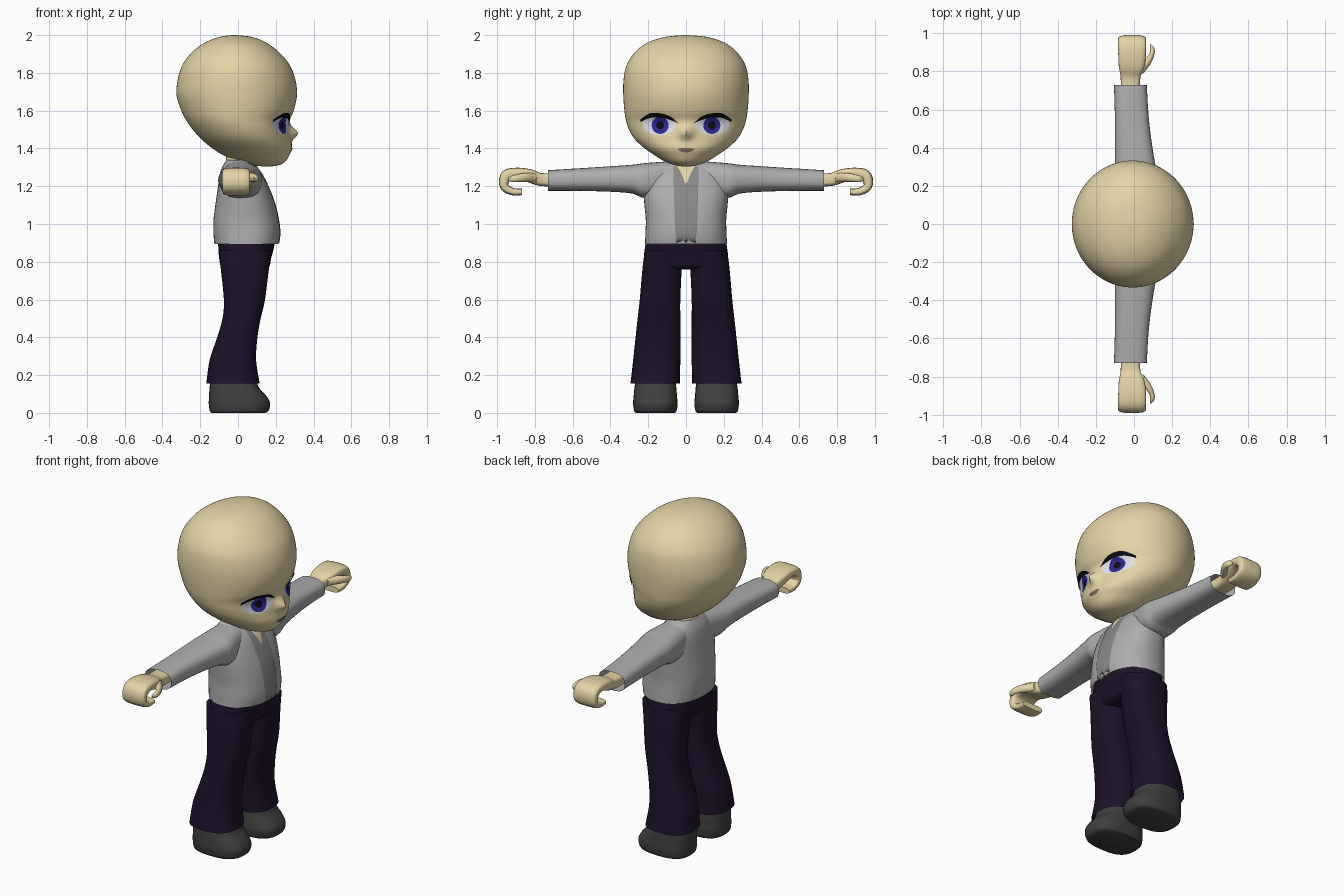
import bpy, bmesh, math
from mathutils import Vector
from mathutils.bvhtree import BVHTree

if "Cube" in bpy.data.objects:
    bpy.data.objects.remove(bpy.data.objects["Cube"])


def material(name, rgb):
    m = bpy.data.materials.new(name)
    m.diffuse_color = (*rgb, 1)
    m.use_nodes = True
    m.node_tree.nodes["Principled BSDF"].inputs["Base Color"].default_value = m.diffuse_color
    return m


SKIN = material("skin", (0.78, 0.66, 0.38))
DARK = material("trouser_cloth", (0.012, 0.006, 0.022))
SHOE = material("shoe_rubber", (0.05, 0.05, 0.05))
TRIM = material("placket_grey", (0.25, 0.25, 0.25))
CLOTH = material("shirt_grey", (0.42, 0.42, 0.42))
WHITE = material("eye_white", (0.75, 0.75, 0.8))
BLUE = material("iris_blue", (0.03, 0.02, 0.3))
BLACK = material("black", (0.004, 0.004, 0.006))
LIP = material("lip", (0.2, 0.15, 0.11))


def spline(keys, sub):
    """Catmull-Rom through tuples of numbers."""
    out = []
    for i in range(len(keys) - 1):
        p0, p1, p2, p3 = (keys[max(0, min(len(keys) - 1, i + k))] for k in (-1, 0, 1, 2))
        for s in range(sub):
            t = s / sub
            out.append(tuple(0.5 * (2 * b + (c - a) * t + (2 * a - 5 * b + 4 * c - d) * t * t
                                    + (3 * b - a - 3 * c + d) * t ** 3)
                             for a, b, c, d in zip(p0, p1, p2, p3)))
    return out + [tuple(keys[-1])]


def finish(name, bm, mat, mirror, angle=40):
    bmesh.ops.recalc_face_normals(bm, faces=bm.faces)
    me = bpy.data.meshes.new(name)
    bm.to_mesh(me)
    bm.free()
    ob = bpy.data.objects.new(name, me)
    bpy.context.collection.objects.link(ob)
    me.materials.append(mat)
    bpy.ops.object.select_all(action='DESELECT')
    ob.select_set(True)
    bpy.context.view_layer.objects.active = ob
    bpy.ops.object.shade_smooth_by_angle(angle=math.radians(angle))
    if mirror:
        mod = ob.modifiers.new("mirror", 'MIRROR')
        mod.use_axis = (False, True, False)
    return ob


def up(z, xb, xf, y0, y1):      # horizontal section of an upright part
    return ((xb + xf) / 2, (y0 + y1) / 2, z, (xf - xb) / 2, (y1 - y0) / 2)


def out(y, xb, xf, z0, z1):     # section of a sideways part
    return ((xb + xf) / 2, y, (z0 + z1) / 2, (xf - xb) / 2, (z1 - z0) / 2)


def loft(name, keys, mat, n=32, power=2.0, sub=5, v=None, caps=(True, True),
         mirror=False, shape=None):
    """Superellipse sections (centre x,y,z, half x, half across) along a path."""
    rows = spline(keys, sub)
    bm = bmesh.new()
    rings = []
    sp = lambda a: math.copysign(abs(a) ** (2 / power), a)
    for i, (x, y, z, hx, hv) in enumerate(rows):
        tan = Vector(rows[min(i + 1, len(rows) - 1)][:3]) - Vector(rows[max(i - 1, 0)][:3])
        w = Vector(v) if v else tan.cross(Vector((1, 0, 0))).normalized()
        ring = []
        for k in range(n):
            a = 2 * math.pi * k / n
            p = Vector((x + hx * sp(math.cos(a)), y, z)) + w * hv * sp(math.sin(a))
            ring.append(bm.verts.new(shape(p) if shape else p))
        rings.append(ring)
    for r, q in zip(rings, rings[1:]):
        for k in range(n):
            bm.faces.new((r[k], r[(k + 1) % n], q[(k + 1) % n], q[k]))
    for c, r in zip(caps, (rings[0], rings[-1])):
        if c:
            bm.faces.new(r)
    return finish(name, bm, mat, mirror)


def decal(name, target, cols, mat, lift, mirror=False, sub=4, rows=10):
    """Patch laid on the front of target; columns are (y, low z, high z)."""
    tree = BVHTree.FromPolygons([v.co for v in target.data.vertices],
                                [p.vertices for p in target.data.polygons])
    bm = bmesh.new()
    grid = []
    for y, lo, hi in spline(cols, sub):
        col = []
        for j in range(rows + 1):
            z = lo + (hi - lo) * j / rows
            hit = tree.ray_cast(Vector((2, y, z)), Vector((-1, 0, 0)))[0]
            col.append(bm.verts.new((hit.x + lift if hit else 0, y, z)))
        grid.append(col)
    for a, b in zip(grid, grid[1:]):
        for j in range(rows):
            bm.faces.new((a[j], b[j], b[j + 1], a[j + 1]))
    bmesh.ops.remove_doubles(bm, verts=bm.verts, dist=1e-5)
    return finish(name, bm, mat, mirror, 80)


def disc(y, z, r):
    return [(y - r * math.cos(math.pi * i / 12), z - r * math.sin(math.pi * i / 12),
             z + r * math.sin(math.pi * i / 12)) for i in range(13)]


# Head with nose and eye sockets
def face(p):
    if p.x > 0:
        g = lambda a, s: math.exp(-(a / s) ** 2)
        p.x += 0.042 * g(p.y, 0.03) * g(p.z - 1.48, 0.033)
        p.x -= 0.022 * g(abs(p.y) - 0.14, 0.07) * g(p.z - 1.525, 0.045)
    return p


profile = [(1.305, .13, .18, .02), (1.312, .07, .22, .06), (1.33, 0, .25, .11), (1.36, -.07, .27, .16),
           (1.40, -.135, .285, .218), (1.45, -.195, .277, .272), (1.50, -.24, .275, .302),
           (1.55, -.275, .275, .318), (1.60, -.30, .295, .326), (1.68, -.325, .312, .332),
           (1.76, -.32, .305, .331), (1.84, -.295, .275, .315), (1.91, -.243, .217, .27),
           (1.96, -.175, .15, .205), (1.99, -.10, .075, .115), (2.0, -.03, -.01, .012)]
head = loft("head", [up(z, b, f, -w, w) for z, b, f, w in profile], SKIN, n=96, sub=6, shape=face)

# Eyes and mouth
decal("eye_white", head, [(.05, 1.515, 1.54), (.075, 1.487, 1.558), (.13, 1.473, 1.572),
                          (.19, 1.48, 1.57), (.228, 1.505, 1.553)], WHITE, .003, True)
decal("iris", head, disc(.137, 1.522, .045), BLUE, .005, True, 1)
decal("pupil", head, disc(.137, 1.522, .021), BLACK, .007, True, 1)
decal("eyelid_line", head, [(.045, 1.535, 1.538), (.08, 1.55, 1.567), (.13, 1.563, 1.585),
                            (.19, 1.562, 1.586), (.24, 1.54, 1.555)], BLACK, .009, True)
decal("mouth", head, [(-.045, 1.395, 1.397), (-.02, 1.381, 1.403), (0, 1.379, 1.401),
                      (.02, 1.381, 1.403), (.045, 1.395, 1.397)], LIP, .003)

# Neck, shirt and its front trim
loft("neck", [up(1.27, -.07, .07, -.08, .08), up(1.40, -.06, .08, -.075, .075)], SKIN)
body = [(.895, -.125, .215, .217), (.95, -.13, .222, .215), (1.02, -.13, .215, .213), (1.10, -.12, .197, .22),
        (1.17, -.11, .172, .225), (1.24, -.10, .14, .215), (1.29, -.088, .108, .18), (1.325, -.07, .075, .13),
        (1.34, -.06, .055, .09)]
shirt = loft("shirt", [up(z, b, f, -w, w) for z, b, f, w in body], CLOTH, n=48, power=2.3,
             caps=(False, True))
decal("placket", shirt, [(-.065, 1.2, 1.3), (-.05, .9, 1.31), (0, .9, 1.315),
                         (.05, .9, 1.31), (.065, 1.2, 1.3)], TRIM, .003, rows=16)
decal("collar_skin", shirt, [(-.045, 1.305, 1.315), (-.022, 1.26, 1.317), (0, 1.212, 1.318),
                             (.022, 1.26, 1.317), (.045, 1.305, 1.315)], SKIN, .006)
loft("sleeve", [out(.08, -.08, .10, 1.14, 1.333), out(.22, -.095, .125, 1.138, 1.322),
                out(.28, -.10, .118, 1.16, 1.314), out(.38, -.10, .10, 1.17, 1.307),
                out(.55, -.10, .078, 1.175, 1.296), out(.73, -.105, .067, 1.176, 1.285)],
     CLOTH, power=2.6, v=(0, 0, 1), caps=(True, False), mirror=True)

# Hands: one sweep from the wrist over the knuckles into curled fingers, plus thumb
loft("hand", [(-.02, .68, 1.233, .05, .035), (-.018, .77, 1.236, .052, .034),
              (-.012, .83, 1.256, .068, .035), (-.01, .90, 1.27, .073, .028),
              (-.01, .953, 1.254, .074, .03), (-.01, .963, 1.20, .073, .023),
              (-.01, .92, 1.172, .071, .02), (-.01, .868, 1.17, .068, .017)],
     SKIN, power=3.5, mirror=True)
loft("thumb", [(.025, .79, 1.245, .025, .024), (.066, .845, 1.247, .024, .024),
               (.093, .89, 1.243, .014, .02), (.095, .92, 1.238, .012, .017),
               (.088, .94, 1.235, .005, .007)], SKIN, n=16, mirror=True)

# Trousers
hips = [(.93, -.105, .19, .205), (.89, -.105, .193, .215), (.82, -.10, .176, .222),
        (.775, -.09, .165, .2), (.76, -.06, .13, .12)]
loft("hips", [up(z, b, f, -w, w) for z, b, f, w in hips], DARK, n=48, power=2.4)
loft("trouser_leg", [up(.86, -.103, .183, .01, .218), up(.77, -.092, .165, .022, .23),
                     up(.60, -.075, .143, .03, .245), up(.50, -.082, .12, .03, .256),
                     up(.40, -.11, .103, .03, .267), up(.28, -.15, .096, .03, .28),
                     up(.155, -.168, .115, .033, .294)],
     DARK, power=2.6, v=(0, 1, 0), caps=(True, False), mirror=True)

# Shoes
loft("shoe", [up(0, -.14, .145, .058, .265), up(.012, -.15, .162, .05, .275),
              up(.05, -.155, .17, .044, .28), up(.09, -.153, .15, .048, .277),
              up(.14, -.15, .108, .052, .272), up(.24, -.135, .075, .065, .255)],
     SHOE, n=28, power=2.7, v=(0, 1, 0), mirror=True)
